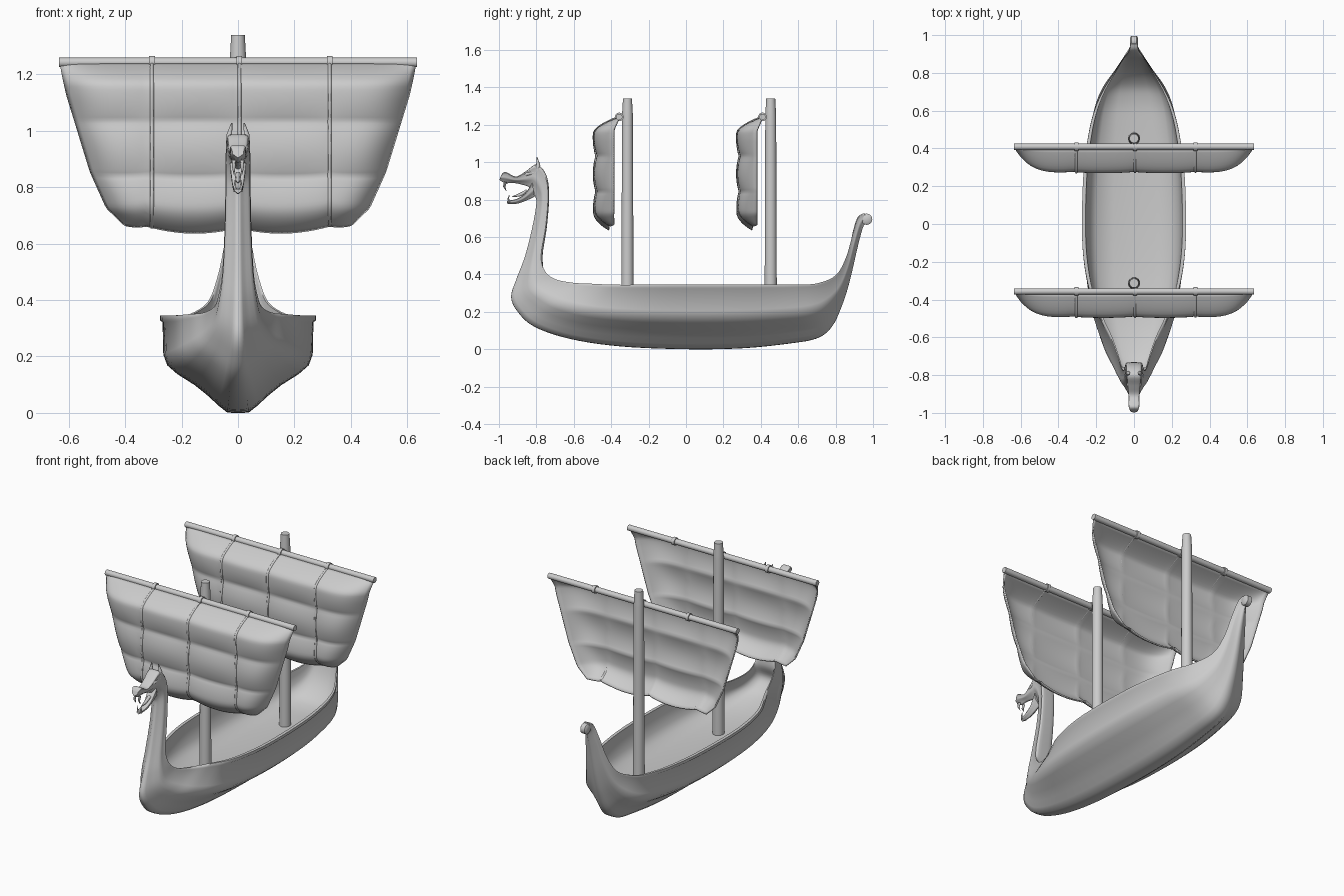
import bpy, bmesh, math
from mathutils import Vector

if "Cube" in bpy.data.objects:
    bpy.data.objects.remove(bpy.data.objects["Cube"])


def make(name, verts, faces, angle=45):
    me = bpy.data.meshes.new(name)
    me.from_pydata(verts, [], faces)
    bm = bmesh.new()
    bm.from_mesh(me)
    bmesh.ops.remove_doubles(bm, verts=bm.verts, dist=1e-5)
    bmesh.ops.recalc_face_normals(bm, faces=bm.faces)
    bm.to_mesh(me)
    bm.free()
    me.shade_smooth()
    me.set_sharp_from_angle(angle=math.radians(angle))
    ob = bpy.data.objects.new(name, me)
    bpy.context.collection.objects.link(ob)
    return ob


def tube(name, pts, radii, n=20):
    """Round tapered bar through a list of points."""
    verts, faces = [], []
    for i, (p, r) in enumerate(zip(pts, radii)):
        d = (Vector(pts[min(i + 1, len(pts) - 1)]) - Vector(pts[max(i - 1, 0)])).normalized()
        a = d.orthogonal() if abs(d.x) > 0.9 else d.cross(Vector((1, 0, 0)))
        a.normalize()
        b = d.cross(a)
        for k in range(n):
            t = 2 * math.pi * k / n
            verts.append(Vector(p) + r * (math.cos(t) * a + math.sin(t) * b))
    for i in range(len(pts) - 1):
        for k in range(n):
            q = (k + 1) % n
            faces.append((i * n + k, i * n + q, (i + 1) * n + q, (i + 1) * n + k))
    faces.append(tuple(range(n)))
    faces.append(tuple(range((len(pts) - 1) * n, len(pts) * n)))
    return make(name, verts, faces)


def smooth_stations(S, sub):
    """Catmull-Rom interpolation of station tuples."""
    out = []
    for i in range(len(S) - 1):
        p0, p1, p2, p3 = S[max(i - 1, 0)], S[i], S[i + 1], S[min(i + 2, len(S) - 1)]
        for j in range(sub):
            t = j / sub
            out.append([0.5 * (2 * b + (c - a) * t + (2 * a - 5 * b + 4 * c - d) * t * t
                               + (3 * b - a - 3 * c + d) * t ** 3)
                        for a, b, c, d in zip(p0, p1, p2, p3)])
    return out + [list(S[-1])]


# Cross-section: outer side from keel to rim, then inner side down to the floor
OUTER = [(0, 0), (.14, .005), (.26, .08), (.38, .17), (.56, .285), (.79, .4), (.92, .49),
         (.97, .6), (.98, .93), (1.01, .95), (1.01, 1), (.94, 1)]
INNER = [(.91, .7), (.86, .35), (.72, .12), (.4, .02), (0, 0)]


def loft(name, S, sub=5):
    verts, faces = [], []
    st = smooth_stations(S, sub)
    for ky, kz, gy, gz, w, f in st:
        half = OUTER + [(u, f + (1 - f) * g) for u, g in INNER]
        ring = half + [(-u, v) for u, v in half[-2:0:-1]]
        verts += [(u * w, ky + (gy - ky) * v, kz + (gz - kz) * v) for u, v in ring]
    n = len(ring)
    for i in range(len(st) - 1):
        for k in range(n):
            q = (k + 1) % n
            faces.append((i * n + k, i * n + q, (i + 1) * n + q, (i + 1) * n + k))
    faces.append(tuple(range(n)))
    faces.append(tuple(range((len(st) - 1) * n, len(st) * n)))
    return make(name, verts, faces, 60)


# Hull with head, neck and stern post: keel y, z, rim y, z, half width, floor height
loft("hull", [
    (-.998, .905, -.988, .93, .02, 1.1), (-.965, .888, -.965, .943, .028, 1.1),
    (-.915, .888, -.91, .92, .028, 1.1), (-.85, .872, -.855, .945, .034, 1.1),
    (-.825, .85, -.80, .975, .040, 1.1), (-.808, .82, -.752, .92, .043, 1.1),
    (-.80, .78, -.738, .82, .044, 1.1), (-.82, .66, -.75, .66, .047, 1.1),
    (-.86, .5, -.775, .5, .055, 1.1), (-.905, .38, -.755, .42, .068, .95),
    (-.935, .28, -.70, .375, .085, .62), (-.90, .2, -.6, .355, .122, .5),
    (-.81, .12, -.5, .35, .172, .49), (-.62, .055, -.38, .345, .225, .49),
    (-.35, .015, -.2, .345, .262, .49), (0, 0, 0, .345, .273, .49),
    (.3, .005, .28, .345, .264, .49), (.55, .03, .48, .345, .237, .48),
    (.7, .058, .6, .347, .207, .47), (.78, .12, .70, .352, .165, .47),
    (.835, .235, .80, .395, .105, .52), (.877, .37, .855, .49, .07, .7),
    (.92, .555, .89, .61, .045, 1.05), (.95, .66, .92, .70, .025, 1.1),
    (.975, .672, .955, .723, .02, 1.1)])

# Stern curl
tube("stern_curl", [(-.021, .966, .695), (-.014, .966, .695), (.014, .966, .695),
                    (.021, .966, .695)], [.02, .03, .03, .02], 24)

# Lower jaw and tongue
loft("lower_jaw", [(-.957, .778, -.957, .792, .012, 1.1), (-.91, .777, -.905, .802, .018, 1.1),
                   (-.865, .79, -.86, .83, .022, 1.1), (-.81, .815, -.82, .885, .028, 1.1)])
tube("tongue", [(0, -.85, .845), (0, -.89, .825), (0, -.93, .815)], [.01, .009, .002], 8)

# Ears, brows and fangs
for s in (-1, 1):
    tube("ear", [(s * .024, -.80, .94), (s * .031, -.79, .985), (s * .022, -.797, 1.028)],
         [.016, .011, .002], 10)
    tube("brow", [(s * .02, -.875, .92), (s * .03, -.85, .937), (s * .032, -.80, .945)],
         [.005, .01, .006], 10)
    tube("upper_fang", [(s * .015, -.965, .895), (s * .015, -.972, .87), (s * .014, -.96, .845)],
         [.008, .006, .001], 8)
    tube("lower_fang", [(s * .011, -.945, .785), (s * .011, -.95, .805), (s * .011, -.945, .825)],
         [.006, .004, .001], 8)


# Sail shape
def half_width(v):
    T = [(0, .632), (.2, .605), (.37, .575), (.67, .522), (.89, .465), (1, .40)]
    for (a, p), (b, q) in zip(T, T[1:]):
        if v <= b:
            return p + (q - p) * (v - a) / (b - a)
    return T[-1][1]


def sail_point(x, v, yard_y):
    s = min(abs(x) / half_width(v), 1)
    top = 1 - max(0, 1 - v / .16) ** 2
    low = 1 - max(0, (v - .85) / .15) ** 2
    panel = abs(math.sin(math.pi * x / .325)) ** .6
    row = abs(math.sin(3 * math.pi * v ** 1.08)) ** .8
    belly = .088 * top * (.3 + .7 * low) * (1 - s ** 9)
    puff = .02 * row * (.6 + .4 * panel) * (1 - s ** 10)
    bottom = .665 - .027 * panel * (1 - s ** 4)
    z = 1.24 + (bottom - 1.24) * v + .012 * panel * math.sin(math.pi * v) * (1 - s ** 4)
    return (x, yard_y - .028 * min(1, v / .12) - belly - puff, z)


def rig(label, mast_y, yard_y):
    # Mast and yard
    tube(label + "_mast", [(0, mast_y, z) for z in (.165, 1.25, 1.27, 1.34)],
         [.033, .029, .028, .024], 24)
    tube(label + "_yard", [(-.635, yard_y, 1.242), (.635, yard_y, 1.242)], [.017, .017])
    # Billowed cloth
    nx, nv = 72, 48
    verts = [sail_point((2 * i / nx - 1) * half_width(j / nv), j / nv, yard_y)
             for j in range(nv + 1) for i in range(nx + 1)]
    faces = [(a, a + 1, a + nx + 2, a + nx + 1)
             for j in range(nv) for a in range(j * (nx + 1), j * (nx + 1) + nx)]
    cloth = make(label + "_sail", verts, faces, 60)
    mod = cloth.modifiers.new("thickness", "SOLIDIFY")
    mod.thickness, mod.offset = .008, 0
    # Vertical ropes and their bands on the yard
    for x in (-.305, .005, .325):
        pts = [Vector(sail_point(x, j / 40, yard_y)) - Vector((0, .004, 0)) for j in range(41)]
        tube(label + "_rope", pts, [.007] * 41, 8)
        tube(label + "_band", [(x - .01, yard_y, 1.242), (x + .01, yard_y, 1.242)], [.023, .023])


rig("front", -.313, -.357)
rig("rear", .453, .409)
